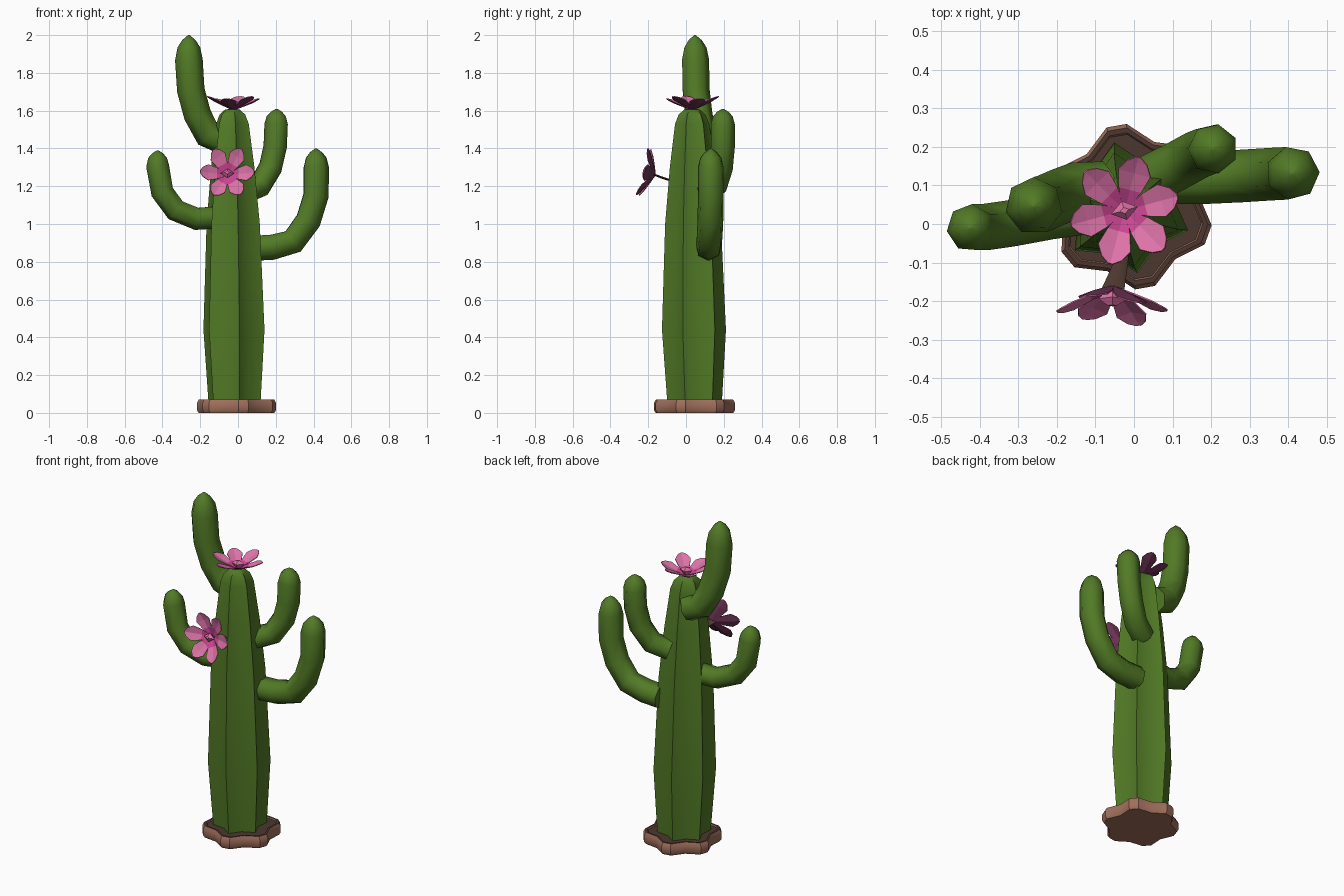
import bpy, bmesh, math
from mathutils import Vector, Matrix

cube = bpy.data.objects.get("Cube")
if cube:
    bpy.data.objects.remove(cube, do_unlink=True)


def material(name, rgb):
    m = bpy.data.materials.new(name)
    m.use_nodes = True
    m.diffuse_color = (*rgb, 1)
    bsdf = next(n for n in m.node_tree.nodes if n.type == 'BSDF_PRINCIPLED')
    bsdf.inputs["Base Color"].default_value = (*rgb, 1)
    bsdf.inputs["Roughness"].default_value = 0.8
    return m


GREEN = material("cactus green", (.084, .195, .019))
CLAY = material("clay brown", (.35, .16, .107))
SOIL = material("dark soil", (.07, .038, .028))
PINK = material("petal pink", (.72, .17, .39))
MAGENTA = material("petal magenta", (.58, .06, .28))
PLUM = material("petal underside plum", (.16, .035, .095))


def finish(bm, name, mats, smooth=None):
    mesh = bpy.data.meshes.new(name)
    bm.to_mesh(mesh)
    bm.free()
    obj = bpy.data.objects.new(name, mesh)
    bpy.context.collection.objects.link(obj)
    for m in mats:
        mesh.materials.append(m)
    if smooth:
        bpy.ops.object.select_all(action='DESELECT')
        obj.select_set(True)
        bpy.context.view_layer.objects.active = obj
        bpy.ops.object.shade_smooth_by_angle(angle=math.radians(smooth))
    return obj


def loft(rings):
    """Skin a stack of equal-length rings and cap both ends."""
    bm = bmesh.new()
    loops = [[bm.verts.new(p) for p in ring] for ring in rings]
    n = len(loops[0])
    for a, b in zip(loops, loops[1:]):
        for i in range(n):
            j = (i + 1) % n
            bm.faces.new((a[i], a[j], b[j], b[i]))
    bm.faces.new(loops[0][::-1])
    bm.faces.new(loops[-1])
    bmesh.ops.recalc_face_normals(bm, faces=bm.faces)
    return bm


def star(cx, cy, z, r, valley, blunt=0):
    """Six-ridged outline; blunt ridges get two points each."""
    pts = []
    for k in range(6):
        a = math.radians(100 + 60 * k)
        for da in ([-blunt, blunt] if blunt else [0]):
            pts.append((a + math.radians(da), r))
        pts.append((a + math.radians(30), r * valley))
    return [Vector((cx + q * math.cos(a), cy + q * math.sin(a), z)) for a, q in pts]


# Clay base with a rim and sunken soil
base = loft([star(-.008, .045, z, r, .83, 7) for z, r in
             [(0, .205), (.015, .215), (.052, .215), (.07, .205), (.07, .192), (.063, .188)]])
for f in base.faces:
    c = f.calc_center_median()
    f.material_index = int(c.z > .06 and f.normal.z > .8)
finish(base, "base", [CLAY, SOIL], 35)

# Ribbed trunk
trunk = [(.06, .147, .74), (.44, .172, .74), (1.0, .15, .74), (1.3, .122, .74),
         (1.53, .092, .74), (1.58, .072, .76), (1.605, .042, .85), (1.61, .015, .9)]
finish(loft([star(-.018 - .012 * z / 1.6, .046 - .014 * z / 1.6, z, r, v)
             for z, r, v in trunk]), "trunk", [GREEN], 50)


# Curved arms with domed tips
def arm(name, radius, path, tip):
    pts = [Vector(p) for p in path]
    scale = [1] * len(pts)
    end = pts[-1]
    for up, s in [(.5, .82), (.8, .48), (1, .06)]:
        pts.append(end + Vector((0, 0, (tip - end.z) * up)))
        scale.append(s)
    run = end - pts[0]
    side = Vector((-run.y, run.x, 0)).normalized()
    rings = []
    for i, p in enumerate(pts):
        t = (pts[min(i + 1, len(pts) - 1)] - pts[max(i - 1, 0)]).normalized()
        out = side.cross(t).normalized()
        rings.append([p + radius * scale[i] * (math.cos(a) * out + math.sin(a) * side)
                      for a in (math.tau * k / 7 for k in range(7))])
    finish(loft(rings), name, [GREEN], 60)


arm("upper_right_arm", .075,
    [(-.07, .09, 1.44), (-.16, .085, 1.475), (-.215, .065, 1.58), (-.25, .05, 1.71), (-.26, .047, 1.87)], 2)
arm("lower_right_arm", .062,
    [(-.08, .04, 1.04), (-.22, .02, 1.03), (-.33, 0, 1.075), (-.4, -.01, 1.17), (-.425, -.01, 1.31)], 1.39)
arm("upper_left_arm", .065,
    [(.03, .11, 1.17), (.12, .155, 1.205), (.175, .185, 1.3), (.2, .195, 1.41), (.205, .195, 1.53)], 1.61)
arm("lower_left_arm", .07,
    [(.08, .12, .875), (.18, .12, .88), (.29, .125, .91), (.37, .13, 1.02),
     (.41, .132, 1.15), (.412, .132, 1.3)], 1.4)


# Six-petalled flowers, each petal folded along its middle
def flower(name, place):
    bm = bmesh.new()
    rows = [(.008, .008, 0), (.055, .03, .022), (.1, .043, .042), (.128, .026, .052), (.142, .006, .055)]
    for k in range(6):
        turn = Matrix.Rotation(math.tau * k / 6, 4, 'Z')
        lift = .012 if k % 2 else 0
        strips = [[bm.verts.new(place @ turn @ Vector((r, s * w, z + lift * r / .14 - (s == 0) * w * .25)))
                   for s in (-1, 0, 1)] for r, w, z in rows]
        for i, (a, b) in enumerate(zip(strips, strips[1:])):
            for j in (0, 1):
                f = bm.faces.new((a[j], b[j], b[j + 1], a[j + 1]))
                f.material_index = int(i == 0)
    petals = finish(bm, name + "_petals", [PINK, MAGENTA, PLUM])
    skin = petals.modifiers.new("thickness", 'SOLIDIFY')
    skin.thickness = .004
    skin.offset = -1
    skin.material_offset = 2
    # Faceted bud in the middle
    bud = loft([[place @ Vector((r * math.cos(a), r * .7 * math.sin(a), z))
                 for a in (math.tau * k / 4 for k in range(4))]
                for r, z in [(.012, 0), (.036, .028), (.012, .045)]])
    finish(bud, name + "_bud", [PINK])


flower("top_flower", Matrix.Translation((-.025, .035, 1.61)) @ Matrix.Rotation(math.radians(15), 4, 'Z'))
facing = Vector((-.03, -.97, .24)).to_track_quat('Z', 'Y').to_matrix().to_4x4()
flower("front_flower", Matrix.Translation((-.055, -.168, 1.262)) @ facing)

# Flat stem holding the front flower
finish(loft([[Vector((x + w * math.cos(a), y, z + .007 * math.sin(a)))
              for a in (math.tau * k / 6 for k in range(6))]
             for x, y, z, w in [(-.025, -.06, 1.225, .014), (-.04, -.12, 1.243, .022),
                                (-.055, -.17, 1.262, .03)]]), "front_flower_stem", [SOIL], 40)
